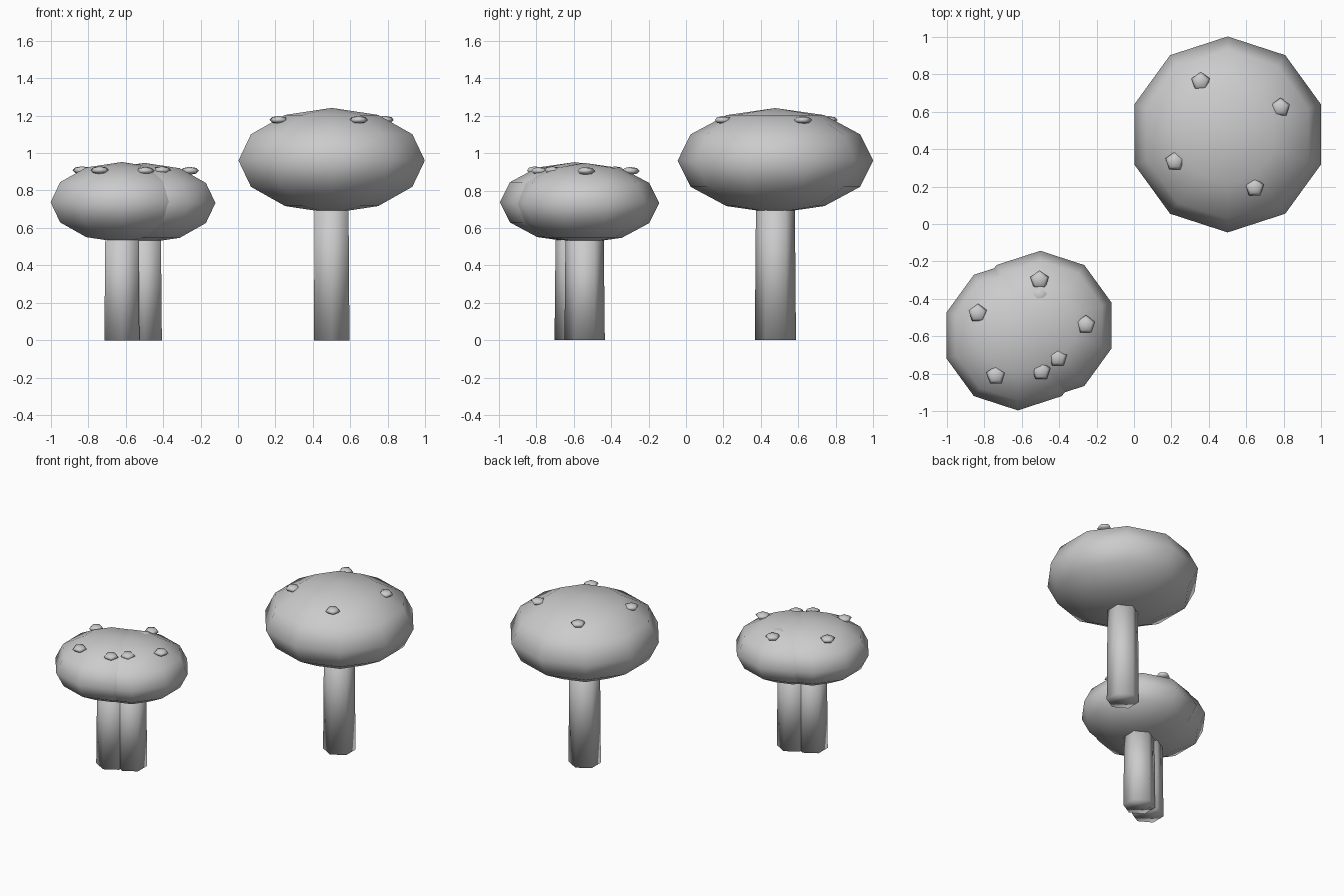
import bpy, bmesh
from math import sin, cos, pi, radians

if "Cube" in bpy.data.objects:
    bpy.data.objects.remove(bpy.data.objects["Cube"])


def lathe(name, profile, sides, loc):
    """Revolve a (radius, z) profile, bottom to top; first corner points to +y."""
    bm = bmesh.new()
    rings = []
    for r, z in profile:
        if r < 1e-5:
            rings.append([bm.verts.new((0, 0, z))] * sides)
        else:
            rings.append([bm.verts.new((r * cos(pi / 2 + 2 * pi * i / sides),
                                        r * sin(pi / 2 + 2 * pi * i / sides), z))
                          for i in range(sides)])
    for lo, hi in zip(rings, rings[1:]):
        for i in range(sides):
            j = (i + 1) % sides
            # dict keys drop the doubled pole vertex
            bm.faces.new(list(dict.fromkeys((lo[i], lo[j], hi[j], hi[i]))))
    for ring in (rings[0], rings[-1]):
        if ring[0] is not ring[1]:
            bm.faces.new(ring)
    bmesh.ops.recalc_face_normals(bm, faces=bm.faces[:])
    for f in bm.faces:
        f.smooth = True
    mesh = bpy.data.meshes.new(name)
    bm.to_mesh(mesh)
    bm.free()
    obj = bpy.data.objects.new(name, mesh)
    obj.location = loc
    bpy.context.collection.objects.link(obj)
    return obj


def ball(radius, height, rings):
    """Profile of a squashed low-poly sphere."""
    return [(radius * sin(pi * i / rings), -height * cos(pi * i / rings))
            for i in range(rings + 1)]


def mushroom(name, x, y, cap_r, cap_z, stem_r, spot_r, spot_z, turn):
    # six-sided stem, slightly tapered, running up into the cap
    lathe(name + "_stem", [(stem_r, 0), (stem_r * 0.94, cap_z * 0.83)], 6, (x, y, 0))
    # ten-sided squashed cap
    lathe(name + "_cap", ball(cap_r, cap_r * 0.537, 6), 10, (x, y, cap_z))
    # four five-sided spots around the top
    for k in range(4):
        a = radians(turn + 90 * k)
        lathe(f"{name}_spot_{k + 1}", ball(0.052, 0.021, 4), 5,
              (x + spot_r * cos(a), y + spot_r * sin(a), spot_z))


mushroom("large_mushroom", 0.50, 0.478, 0.523, 0.96, 0.110, 0.317, 1.177, 27)
mushroom("left_mushroom", -0.62, -0.595, 0.400, 0.737, 0.108, 0.244, 0.908, 151)
mushroom("right_mushroom", -0.50, -0.542, 0.399, 0.733, 0.108, 0.243, 0.905, 1)
